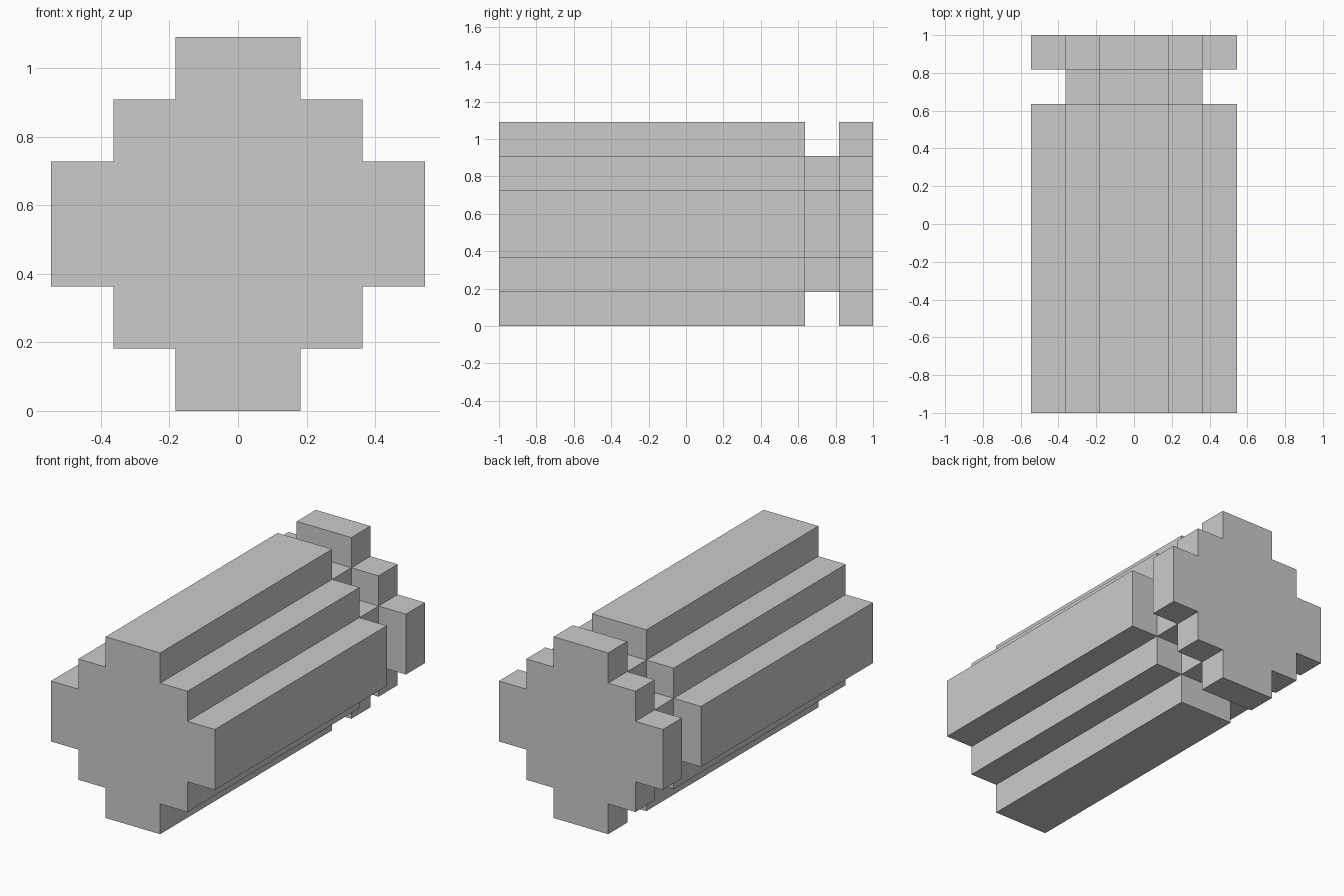
import bpy, bmesh

if "Cube" in bpy.data.objects:
    bpy.data.objects.remove(bpy.data.objects["Cube"])

U = 2 / 11          # one block; the model is 6 x 11 x 6 blocks

bm = bmesh.new()


def pt(x, y, z):
    """Point in blocks: x and z from the axis, y from the front end."""
    return bm.verts.new((x * U, y * U - 1, (z + 3) * U))


def mirrored(quarter):
    """Complete a stepped outline from its upper right quarter."""
    q, r = quarter, quarter[::-1]
    return (q + [(-x, z) for x, z in r]
            + [(-x, -z) for x, z in q] + [(x, -z) for x, z in r])


def face(points, y):
    bm.faces.new([pt(x, y, z) for x, z in points])


def sleeve(outline, y0, y1):
    """Side walls of a stepped bar between two depths."""
    for (ax, az), (bx, bz) in zip(outline, outline[1:] + outline[:1]):
        bm.faces.new([pt(ax, y0, az), pt(bx, y0, bz),
                      pt(bx, y1, bz), pt(ax, y1, az)])


def rect(x0, x1, z0, z1, y):
    face([(x0, z0), (x1, z0), (x1, z1), (x0, z1)], y)


outer = mirrored([(3, 1), (2, 1), (2, 2), (1, 2), (1, 3)])
core = mirrored([(2, 1), (1, 1), (1, 2)])

# Long body, recessed neck and end plate
sleeve(outer, 0, 9)
sleeve(core, 9, 10)
sleeve(outer, 10, 11)

# End caps
face(outer, 0)
face(outer, 11)

# Shoulders on both sides of the neck
for y in (9, 10):
    for s in (-1, 1):
        rect(2 * s, 3 * s, -1, 1, y)
        rect(-1, 1, 2 * s, 3 * s, y)
        for t in (-1, 1):
            rect(s, 2 * s, t, 2 * t, y)

bmesh.ops.remove_doubles(bm, verts=bm.verts, dist=1e-4)
bmesh.ops.recalc_face_normals(bm, faces=bm.faces)

mesh = bpy.data.meshes.new("stepped_barrel")
bm.to_mesh(mesh)
bm.free()
bpy.context.collection.objects.link(bpy.data.objects.new("stepped_barrel", mesh))
